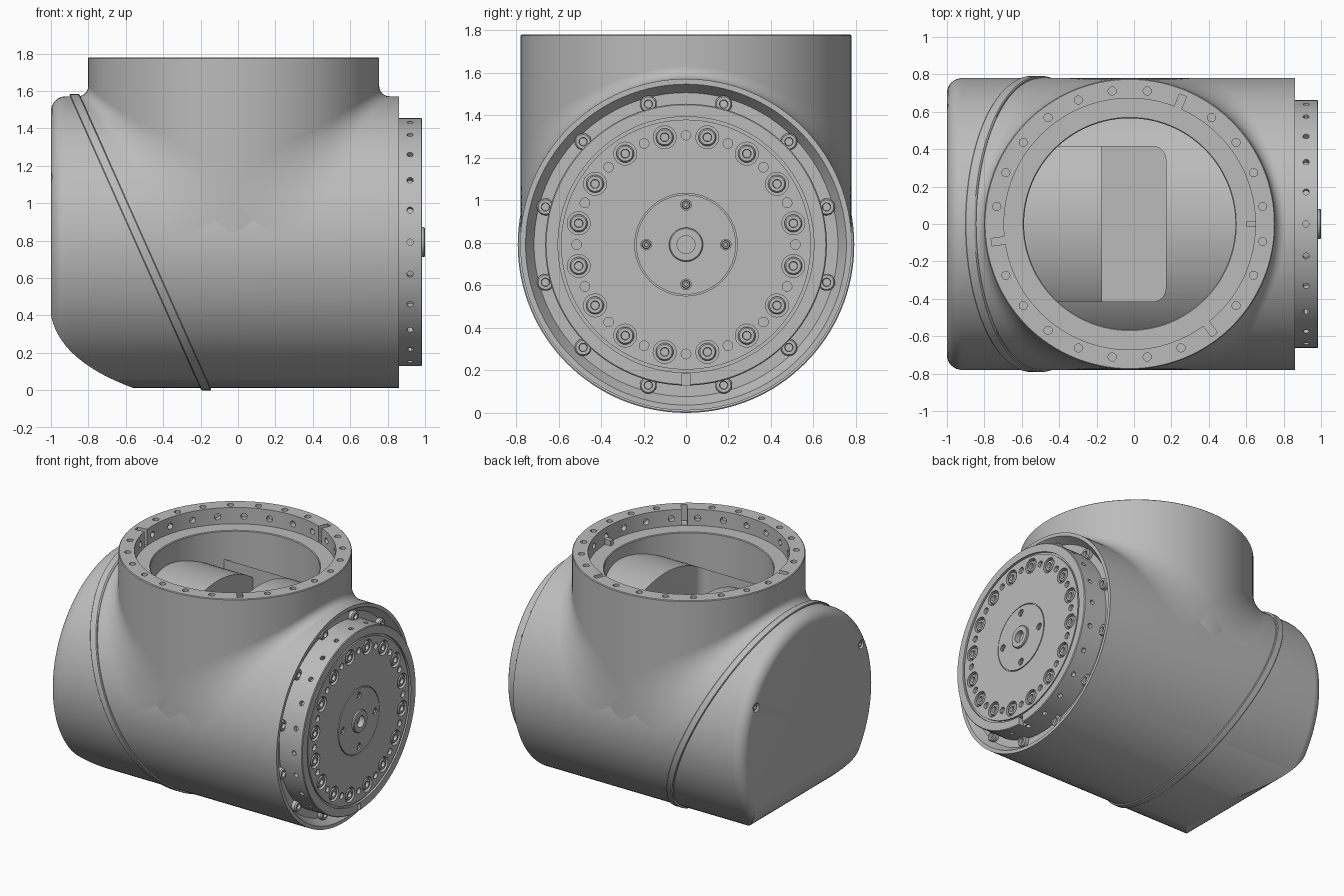
import bpy, bmesh
from math import sin, cos, pi, radians, sqrt
from mathutils import Matrix, Vector

if "Cube" in bpy.data.objects:
    bpy.data.objects.remove(bpy.data.objects["Cube"])

ZC = 0.792        # height of the horizontal axis
R = 0.78          # housing radius
TX, TR = -0.023, 0.778   # upright neck centre and radius

grey = bpy.data.materials.new("machined grey")
grey.use_nodes = True
grey.diffuse_color = (0.5, 0.5, 0.5, 1)
grey.node_tree.nodes["Principled BSDF"].inputs["Base Color"].default_value = (0.5, 0.5, 0.5, 1)

# matrix that turns the local z axis into +x, placed on the horizontal axis
ALONG_X = Matrix.Translation((0, 0, ZC)) @ Matrix(((0, 0, 1, 0), (1, 0, 0, 0), (0, 1, 0, 0), (0, 0, 0, 1)))
NECK = Matrix.Translation((TX, 0, 0))


def lathe(bm, profile, matrix, n=128):
    """Revolve (height, radius) points about local z; radius 0 closes to a pole."""
    rings = []
    for h, r in profile:
        count = n if r > 0 else 1
        rings.append([bm.verts.new(matrix @ Vector((r * cos(2 * pi * i / n), r * sin(2 * pi * i / n), h)))
                      for i in range(count)])
    for a, b in zip(rings, rings[1:]):
        for i in range(n):
            quad = [a[i % len(a)], a[(i + 1) % len(a)], b[(i + 1) % len(b)], b[i % len(b)]]
            bm.faces.new(list(dict.fromkeys(quad)))


def rod(bm, matrix, r, h0, h1, n=16):
    lathe(bm, [(h0, 0), (h0, r), (h1, r), (h1, 0)], matrix, n)


def prism(bm, points, vector):
    face = bm.faces.new([bm.verts.new(p) for p in points])
    out = bmesh.ops.extrude_face_region(bm, geom=[face], use_keep_orig=True)
    bmesh.ops.translate(bm, vec=vector, verts=[v for v in out["geom"] if isinstance(v, bmesh.types.BMVert)])


def box(bm, matrix, lo, hi):
    pts = [(lo[0], lo[1]), (hi[0], lo[1]), (hi[0], hi[1]), (lo[0], hi[1])]
    up = matrix.to_3x3() @ Vector((0, 0, hi[2] - lo[2]))
    prism(bm, [matrix @ Vector((x, y, lo[2])) for x, y in pts], up)


def finish(name, bm, cutter=None, recalc=True):
    """Turn a bmesh into an object, optionally cut by a second bmesh."""
    def make(b, label):
        if recalc:
            bmesh.ops.recalc_face_normals(b, faces=b.faces)
        mesh = bpy.data.meshes.new(label)
        b.to_mesh(mesh)
        b.free()
        ob = bpy.data.objects.new(label, mesh)
        bpy.context.collection.objects.link(ob)
        return ob
    ob = make(bm, name)
    if cutter:
        tool = make(cutter, name + "_cutter")
        tool.hide_render = True
        mod = ob.modifiers.new("cut", "BOOLEAN")
        mod.operation, mod.solver, mod.object = "DIFFERENCE", "EXACT", tool
        bpy.context.view_layer.update()
        ev = ob.evaluated_get(bpy.context.evaluated_depsgraph_get())
        mesh = bpy.data.meshes.new_from_object(ev)
        ob.modifiers.clear()
        ob.data = mesh
        bpy.data.objects.remove(tool)
    ob.data.materials.clear()
    ob.data.materials.append(grey)
    for p in ob.data.polygons:
        p.use_smooth = True
    ob.data.set_sharp_from_angle(angle=radians(30))
    return ob


def polar(matrix, degrees, radius):
    """Frame moved out to a radius, its local x pointing outwards."""
    return matrix @ Matrix.Rotation(radians(degrees), 4, "Z") @ Matrix.Translation((radius, 0, 0))


TO_RADIAL = Matrix.Rotation(pi / 2, 4, "Y")   # local z becomes the outward direction


def screw(bm, matrix, r, h0, h1):
    lathe(bm, [(h0, r), (h1 - 0.2 * r, r), (h1, 0.85 * r), (h1, 0.5 * r),
               (h1 - 0.5 * r, 0.45 * r), (h1 - 0.5 * r, 0)], matrix, 16)


# main housing: rounded closed end, conical recess at the flange end
bm, cut = bmesh.new(), bmesh.new()
F = 0.08
corner = [(-1 + F - F * cos(a * pi / 16), R - F + F * sin(a * pi / 16)) for a in range(9)]
lathe(bm, [(-1, 0)] + corner + [(0.86, R), (0.86, 0.755), (0.8, 0.715), (0.8, 0)], ALONG_X)
# curved underside of the closed end
p0, p1, p2 = Vector((-1, 0.4)), Vector((-0.95, 0.15)), Vector((-0.54, 0.005))
curve = [(1 - t) ** 2 * p0 + 2 * t * (1 - t) * p1 + t * t * p2 for t in [i / 20 for i in range(21)]]
outline = [(-1.2, 0.42), (-1.002, 0.42)] + [tuple(p) for p in curve] + [(-0.5, -0.2), (-1.2, -0.2)]
prism(cut, [(x, -1, z) for x, z in outline], (0, 2, 0))
# window under the neck, rounded at one end
C = 0.07
arc = [(0.17 - C + C * cos(a * pi / 12), 0.415 - C + C * sin(a * pi / 12)) for a in range(7)]
window = [(-0.62, -0.415)] + [(x, -y) for x, y in reversed(arc)] + arc + [(-0.62, 0.415)]
prism(cut, [(x, y, 1.05) for x, y in window], (0, 0, 0.8))
for s in (-1, 1):
    rod(cut, ALONG_X @ Matrix.Translation((s * 0.61, 0.335, 0)), 0.032, -1.1, -0.96)
finish("main_housing", bm, cut)

# drum seen through the window
bm = bmesh.new()
rod(bm, ALONG_X, 0.72, -0.7, -0.17, 96)
finish("inner_drum", bm)

# slanted seam band
bm = bmesh.new()
lathe(bm, [(-0.55, 0.76), (-0.55, 0.787), (-0.545, 0.792), (-0.5, 0.792),
           (-0.495, 0.787), (-0.495, 0.76), (-0.55, 0.76)], ALONG_X)
for v in bm.verts:
    v.co.x -= 0.446 * (v.co.z - ZC)
finish("seam_band", bm)

# upright neck with stepped rim
bm, cut = bmesh.new(), bmesh.new()
lathe(bm, [(0.8, 0.565), (0.8, TR), (1.775, TR), (1.78, TR - 0.005), (1.78, 0.672),
           (1.66, 0.672), (1.66, 0.57), (1.655, 0.565), (0.8, 0.565)], NECK)
for k in range(24):
    a = 7.5 + 15 * k
    if k in (4, 12, 20):
        box(cut, polar(NECK, a, 0), (0.64, -0.02, 1.663), (0.745, 0.02, 1.85))
    else:
        rod(cut, polar(NECK, a, 0.717), 0.022, 1.74, 1.85, 12)
    rod(cut, polar(NECK, a + 7.5, 0) @ Matrix.Translation((0, 0, 1.715)) @ TO_RADIAL, 0.022, 0.64, 0.71, 12)
finish("neck", bm, cut)

bm = bmesh.new()
box(bm, NECK, (0.625, -0.015, 1.65), (0.68, 0.015, 1.70))
finish("rim_locating_key", bm)

# blend between neck and housing, growing wider towards the sides
bm = bmesh.new()
N, M = 64, 10
for sign in (-1, 1):
    grid = []
    for i in range(N + 1):
        th = -pi / 2 + pi * i / N
        y, x = TR * sin(th), TR * cos(th)
        z = ZC + sqrt(R * R - y * y)
        h = 0.055 + 0.22 * sin(th) ** 4
        grid.append([bm.verts.new((TX + sign * (x + h - h * cos(j * pi / 2 / M)), y,
                                   z + h - h * sin(j * pi / 2 / M))) for j in range(M + 1)])
    for i in range(N):
        for j in range(M):
            f = [grid[i][j], grid[i][j + 1], grid[i + 1][j + 1], grid[i + 1][j]]
            bm.faces.new(f if sign > 0 else f[::-1])
finish("neck_blend", bm, recalc=False)

# output flange with grooves, hub and drilled holes
bm, cut = bmesh.new(), bmesh.new()
lathe(bm, [(0.78, 0), (0.78, 0.663), (0.98, 0.663), (0.985, 0.658), (0.985, 0.602), (0.97, 0.602),
           (0.97, 0.588), (0.982, 0.588), (0.982, 0.241), (0.974, 0.241), (0.974, 0.235), (0.984, 0.235),
           (0.984, 0.08), (0.995, 0.08), (1, 0.075), (1, 0.042), (0.96, 0.042), (0.96, 0)], ALONG_X)
for k in range(16):
    rod(cut, polar(ALONG_X, 11.25 + 22.5 * k, 0.515), 0.054, 0.955, 1.05, 24)
    rod(cut, polar(ALONG_X, 22.5 * k, 0.515), 0.023, 0.96, 1.05, 12)
for k in range(4):
    rod(cut, polar(ALONG_X, 90 * k, 0.187), 0.025, 0.965, 1.05, 16)
for k in range(24):
    rod(cut, polar(ALONG_X, 15 * k, 0) @ Matrix.Translation((0, 0, 0.92)) @ TO_RADIAL, 0.017, 0.63, 0.7, 12)
box(cut, polar(ALONG_X, 270, 0), (0.61, -0.018, 0.945), (0.7, 0.018, 1.05))
finish("output_flange", bm, cut)

# screws
bm = bmesh.new()
for k in range(16):
    screw(bm, polar(ALONG_X, 11.25 + 22.5 * k, 0.515), 0.042, 0.95, 0.98)
for k in range(4):
    screw(bm, polar(ALONG_X, 90 * k, 0.187), 0.02, 0.96, 0.98)
finish("flange_screws", bm)

bm = bmesh.new()
for k in range(12):
    screw(bm, polar(ALONG_X, 15 + 30 * k, 0.685), 0.04, 0.78, 0.835)
finish("recess_screws", bm)

bm = bmesh.new()
for s in (-1, 1):
    side = ALONG_X @ Matrix.Translation((s * 0.61, 0.335, 0)) @ Matrix.Rotation(pi, 4, "X")
    screw(bm, side, 0.026, 0.95, 0.99)
finish("end_cap_screws", bm)
